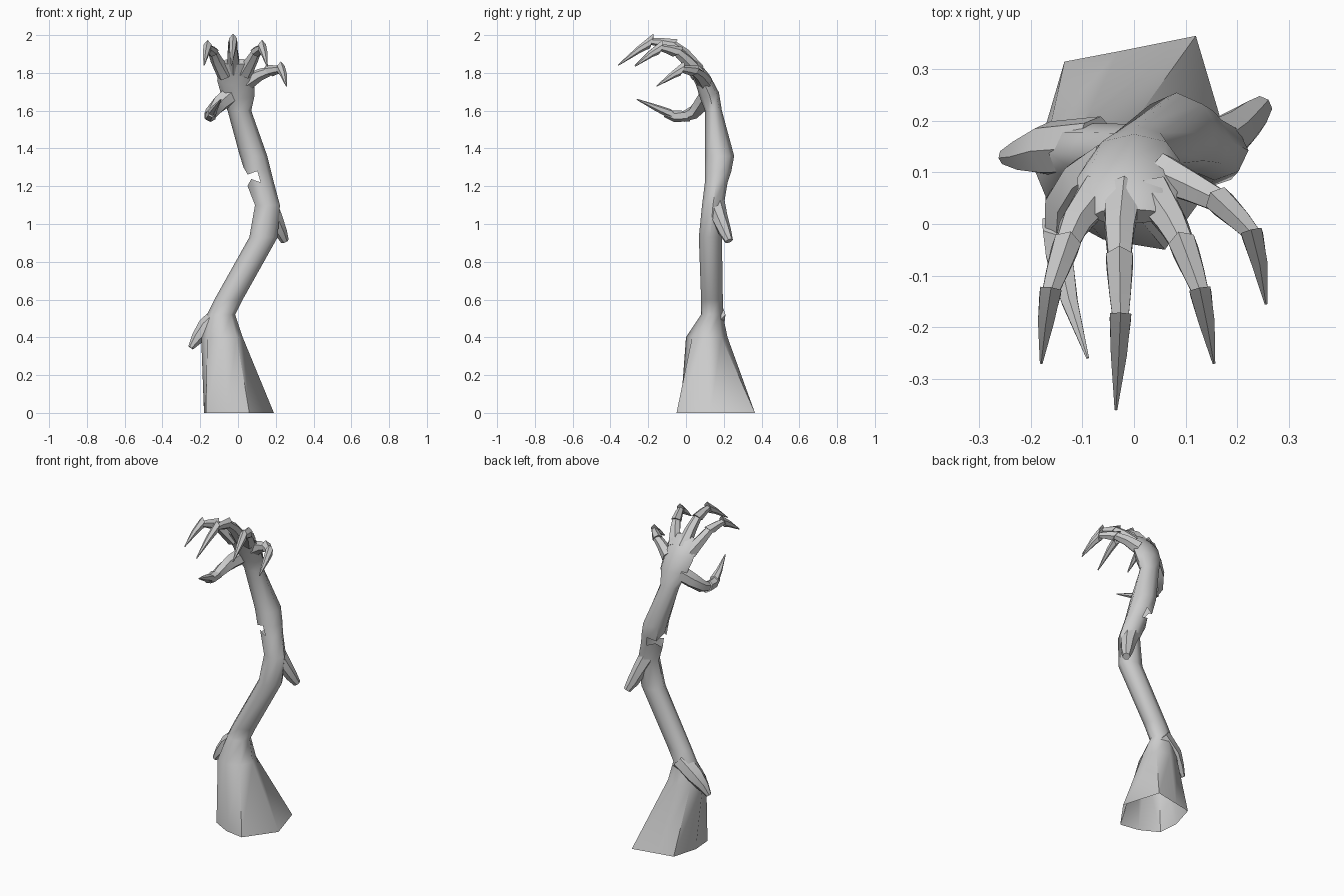
import bpy, bmesh, math
from mathutils import Vector

if "Cube" in bpy.data.objects:
    bpy.data.objects.remove(bpy.data.objects["Cube"])

skin = bpy.data.materials.new("pale grey")
skin.diffuse_color = (0.6, 0.6, 0.6, 1)
skin.use_nodes = True
skin.node_tree.nodes["Principled BSDF"].inputs["Base Color"].default_value = skin.diffuse_color


def finish(name, bm, angle=40):
    bmesh.ops.recalc_face_normals(bm, faces=bm.faces)
    me = bpy.data.meshes.new(name)
    bm.to_mesh(me)
    bm.free()
    me.materials.append(skin)
    ob = bpy.data.objects.new(name, me)
    bpy.context.collection.objects.link(ob)
    bpy.ops.object.select_all(action='DESELECT')
    ob.select_set(True)
    bpy.context.view_layer.objects.active = ob
    bpy.ops.object.shade_smooth_by_angle(angle=math.radians(angle))
    return ob


def loft(name, rings, cap_start=False, cap_end=False, skip=None, angle=40):
    """Skin a list of equal-length rings; skip(row, column) leaves a hole."""
    bm = bmesh.new()
    rows = [[bm.verts.new(p) for p in r] for r in rings]
    n = len(rows[0])
    for j in range(len(rows) - 1):
        for i in range(n):
            if skip and skip(j, i):
                continue
            k = (i + 1) % n
            bm.faces.new((rows[j][i], rows[j][k], rows[j + 1][k], rows[j + 1][i]))
    if cap_start:
        bm.faces.new(rows[0])
    if cap_end:
        bm.faces.new(rows[-1])
    return finish(name, bm, angle)


def oval(c, rx, rd, tilt=0, n=8):
    """Cross-section tilted forward about x."""
    t = math.radians(tilt)
    return [Vector(c) + Vector((rx * math.cos(a), rd * math.sin(a) * math.cos(t),
                                rd * math.sin(a) * math.sin(t)))
            for a in (2 * math.pi * i / n for i in range(n))]


def box_oval(z, x0, x1, y0, y1):
    return oval(((x0 + x1) / 2, (y0 + y1) / 2, z), (x1 - x0) / 2, (y1 - y0) / 2)


def tube(name, pts, radii, n=6, spur=0.0, flat=1.0):
    """Tapered limb along a path; spur pulls the upper rim back into a point."""
    pts = [Vector(p) for p in pts]
    rings = []
    for i, p in enumerate(pts):
        d = (pts[min(i + 1, len(pts) - 1)] - pts[max(i - 1, 0)]).normalized()
        side = d.cross(Vector((0, 0, 1))).normalized()
        up = side.cross(d)
        ring = []
        for k in range(n):
            a = math.pi / 2 + 2 * math.pi * k / n
            q = p + radii[i] * (side * math.cos(a) + up * math.sin(a) * flat)
            if i == 0 and spur:
                q -= d * spur * math.sin(a)
                if k == 0:
                    q += up * spur * 0.3
            ring.append(q)
        rings.append(ring)
    return loft(name, rings, True, True)


# flared stump, open underneath
foot = [(0.19, 0.13), (0.12, 0.365), (-0.03, 0.335), (-0.135, 0.315),
        (-0.18, 0.16), (-0.17, 0.03), (-0.06, -0.03), (0.06, -0.05)]
stump = [[Vector((x, y, 0)) for x, y in foot],
         box_oval(0.40, -0.195, 0.025, 0.0, 0.22),
         box_oval(0.52, -0.165, -0.015, 0.08, 0.195)]

# bent arm up to the wrist
arm = [box_oval(*r) for r in (
    (0.60, -0.125, 0.025, 0.08, 0.195),
    (0.93, 0.06, 0.21, 0.068, 0.19),
    (1.10, 0.09, 0.222, 0.085, 0.20),
    (1.22, 0.05, 0.19, 0.10, 0.22),
    (1.28, 0.03, 0.175, 0.10, 0.24),
    (1.36, 0.01, 0.155, 0.10, 0.255),
    (1.60, -0.055, 0.07, 0.10, 0.19))]
# ragged rims around the break
for row, s in ((3, 1), (4, -1)):
    for i in range(3, 6):
        arm[row][i].z += 0.018 * (1 if i % 2 else -1) * s
# palm curling forward
palm = [oval((0.0, 0.125, 1.68), 0.088, 0.052, 18),
        oval((-0.012, 0.09, 1.76), 0.098, 0.045, 35),
        oval((-0.012, 0.045, 1.83), 0.095, 0.036, 45),
        oval((-0.012, 0.015, 1.86), 0.07, 0.022, 48)]
gap = len(stump) + 3
loft("arm", stump + arm + palm, cap_end=True, angle=50,
     skip=lambda j, i: j == gap and 2 <= i <= 5)

# fingers: knuckle path, then a separate claw
fingers = {
    "index": [(-0.07, 0.06, 1.79), (-0.115, 0.0, 1.87), (-0.135, -0.05, 1.915),
              (-0.165, -0.14, 1.935), (-0.18, -0.27, 1.84)],
    "middle": [(-0.022, 0.06, 1.81), (-0.028, -0.01, 1.90), (-0.028, -0.08, 1.955),
               (-0.026, -0.19, 1.967), (-0.035, -0.36, 1.84)],
    "ring": [(0.035, 0.06, 1.80), (0.075, 0.0, 1.87), (0.10, -0.05, 1.915),
             (0.132, -0.14, 1.935), (0.155, -0.27, 1.835)],
    "little": [(0.05, 0.10, 1.75), (0.115, 0.07, 1.79), (0.175, 0.04, 1.812),
               (0.235, -0.025, 1.82), (0.256, -0.155, 1.73)],
}
for name, p in fingers.items():
    p = [Vector(q) for q in p]
    tube(name + "_finger", p[:3], (0.042, 0.032, 0.024))
    tube(name + "_joint", (p[2].lerp(p[1], 0.15), p[2].lerp(p[3], 0.5), p[3]),
         (0.030, 0.024, 0.017), spur=0.02)
    tube(name + "_claw", (p[3].lerp(p[2], 0.1), p[3].lerp(p[4], 0.35), p[4]),
         (0.024, 0.018, 0.003), spur=0.028)

# thumb reaching forward
tube("thumb", ((-0.04, 0.12, 1.68), (-0.10, 0.085, 1.635), (-0.14, 0.04, 1.59),
               (-0.15, -0.02, 1.565)), (0.05, 0.045, 0.036, 0.026))
tube("thumb_joint", ((-0.148, 0.0, 1.575), (-0.145, -0.06, 1.57),
                     (-0.14, -0.11, 1.585)), (0.034, 0.03, 0.02), spur=-0.02)
tube("thumb_claw", ((-0.143, -0.07, 1.58), (-0.125, -0.15, 1.612),
                    (-0.09, -0.26, 1.66)), (0.028, 0.018, 0.003), spur=-0.02)

# blunt spurs hanging off both bends
tube("lower_spur", ((-0.07, 0.15, 0.53), (-0.165, 0.145, 0.45), (-0.215, 0.135, 0.395),
                    (-0.25, 0.13, 0.345)), (0.06, 0.055, 0.035, 0.016), n=7)
tube("upper_spur", ((0.15, 0.15, 1.12), (0.19, 0.175, 1.04), (0.225, 0.205, 0.96),
                    (0.248, 0.228, 0.91)), (0.055, 0.045, 0.035, 0.022), n=7)
